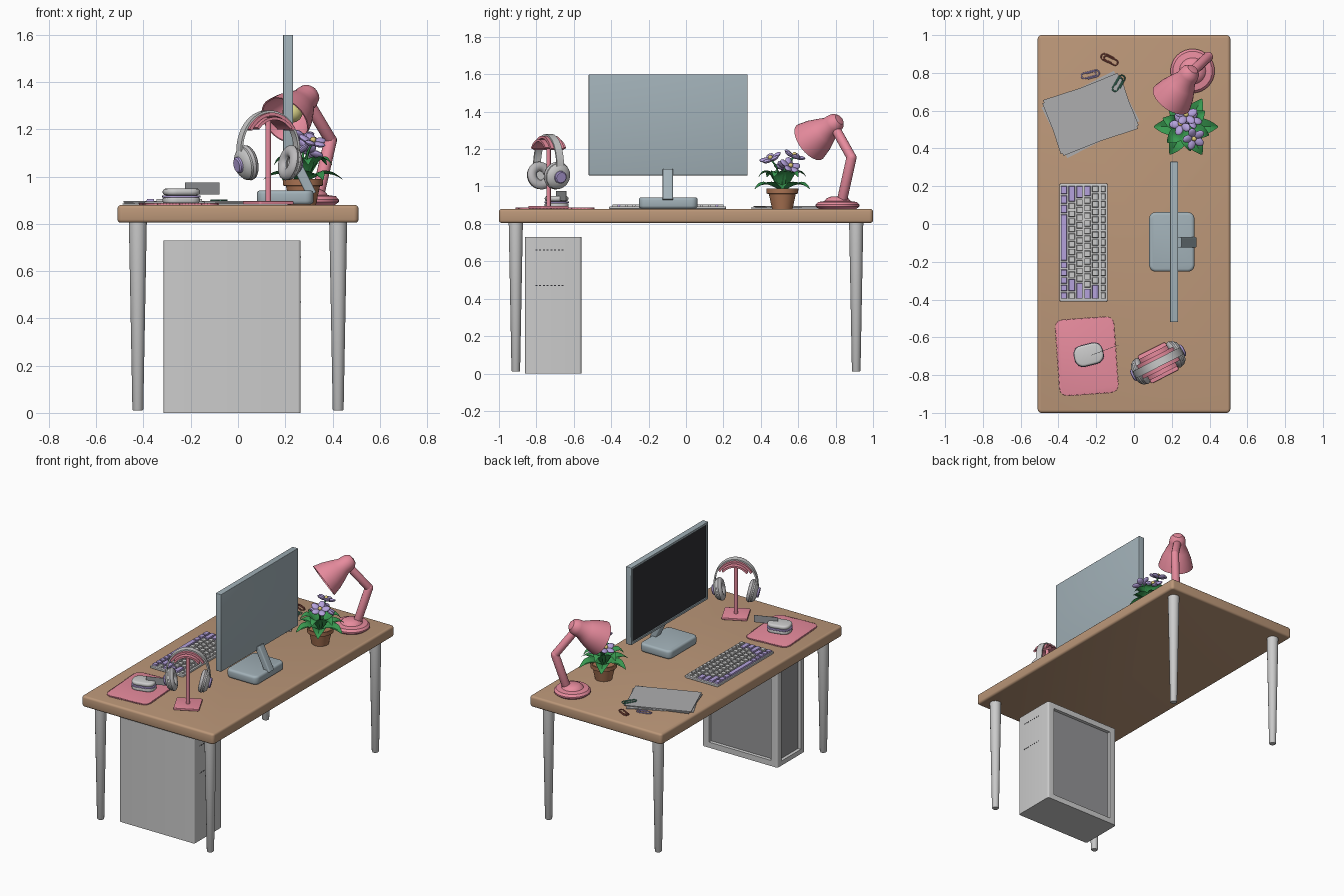
import bpy, bmesh, math
from mathutils import Matrix, Vector

if "Cube" in bpy.data.objects:
    bpy.data.objects.remove(bpy.data.objects["Cube"])
T, S = Matrix.Translation, lambda *v: Matrix.Diagonal((*v, 1))
R = lambda deg, ax: Matrix.Rotation(math.radians(deg), 4, ax)
I = Matrix.Identity(4)

WOOD, PINK, LILAC = (.5, .31, .19), (.8, .26, .34), (.46, .36, .72)
STEEL, DARK, LIGHT = (.36, .44, .48), (.03, .03, .035), (.66, .65, .67)
PAPER, CLAY, GREEN = (.42, .42, .43), (.42, .18, .09), (.04, .32, .08)


def mat(c):
    n = "col_%02d_%02d_%02d" % tuple(int(v * 99) for v in c)
    m = bpy.data.materials.get(n) or bpy.data.materials.new(n)
    m.diffuse_color = (*c, 1)
    m.use_nodes = True
    m.node_tree.nodes["Principled BSDF"].inputs["Base Color"].default_value = m.diffuse_color
    return m


def make(name, bm, color, M=I, color2=None):
    bmesh.ops.recalc_face_normals(bm, faces=bm.faces[:])
    me = bpy.data.meshes.new(name)
    bm.to_mesh(me)
    bm.free()
    for c in (color, color2):
        if c:
            me.materials.append(mat(c))
    me.shade_smooth()
    me.set_sharp_from_angle(angle=math.radians(35))
    o = bpy.data.objects.new(name, me)
    o.matrix_world = M
    bpy.context.collection.objects.link(o)
    return o


def slab(name, size, color, M=I, r=0, e=0, insets=(), color2=None):
    """Box with rounded upright corners r, softened rims e and recessed faces."""
    bm = bmesh.new()
    bmesh.ops.create_cube(bm, size=1, matrix=S(*size))
    if r:
        up = [k for k in bm.edges if abs(k.verts[0].co.z - k.verts[1].co.z) > 1e-5]
        bmesh.ops.bevel(bm, geom=up, offset=r, segments=5, profile=.5, affect='EDGES')
    if e:
        bm.normal_update()
        rim = [k for k in bm.edges if any(abs(f.normal.z) > .9 for f in k.link_faces)]
        bmesh.ops.bevel(bm, geom=rim, offset=e, segments=3, profile=.5, affect='EDGES')
    for d, t, depth in insets:
        bm.normal_update()
        f = max(bm.faces, key=lambda f: f.normal.dot(Vector(d)) * f.calc_area())
        bmesh.ops.inset_individual(bm, faces=[f], thickness=t)
        bmesh.ops.inset_individual(bm, faces=[f], thickness=.003, depth=-depth)
        f.material_index = 1
    return make(name, bm, color, M, color2)


def lathe(name, prof, color, M=I, n=32):
    bm = bmesh.new()
    vs = [bm.verts.new((r, 0, z)) for r, z in prof]
    es = [bm.edges.new(p) for p in zip(vs, vs[1:])]
    bmesh.ops.spin(bm, geom=vs + es, axis=(0, 0, 1), cent=(0, 0, 0), angle=2 * math.pi, steps=n)
    bmesh.ops.remove_doubles(bm, verts=bm.verts[:], dist=1e-5)
    return make(name, bm, color, M)


def aim(p, d):
    return T(p) @ Vector(d).to_track_quat('Z', 'Y').to_matrix().to_4x4()


def rod(name, a, b, r, color):
    a, b = Vector(a), Vector(b)
    L = (b - a).length
    cap = [(r * math.cos(t), r * math.sin(t)) for t in (0, .5, 1, math.pi / 2)]
    prof = [(x, -z) for x, z in cap[::-1]] + [(x, L + z) for x, z in cap]
    lathe(name, prof, color, aim(a, b - a), 16)


def wire(name, pts, r, color, M=I):
    cu = bpy.data.curves.new(name, 'CURVE')
    cu.dimensions, cu.bevel_depth, cu.bevel_resolution, cu.use_fill_caps = '3D', r, 2, True
    sp = cu.splines.new('POLY')
    sp.points.add(len(pts) - 1)
    for p, c in zip(sp.points, pts):
        p.co = (*c, 1)
    cu.materials.append(mat(color))
    o = bpy.data.objects.new(name, cu)
    o.matrix_world = M
    bpy.context.collection.objects.link(o)


# desk
slab("desk_top", (1.02, 2, .075), WOOD, T((0, 0, .8425)), .02, .014)
for sx in (-1, 1):
    for sy in (-1, 1):
        lathe("desk_leg", [(0, .01), (.02, .01), (.023, .015), (.038, .81), (0, .81)], LIGHT,
              T((.424 * sx, .91 * sy, 0)), 24)

# computer case with recessed side window and front panel
slab("computer_case", (.58, .3, .73), LIGHT, T((-.025, -.71, .365)), .012, 0,
     [((0, 1, 0), .055, .02), ((-1, 0, 0), .045, .02)], (.3, .3, .31))
bm = bmesh.new()
for z in (.66, .47):
    for i in range(8):
        bmesh.ops.create_cube(bm, size=1, matrix=T((.265, -.80 + .02 * i, z)) @ S(.003, .011, .005))
make("case_vents", bm, DARK)

# monitor
slab("monitor_screen", (.042, .85, .54), STEEL, T((.212, -.095, 1.33)), .004, .003,
     [((-1, 0, 0), .018, .006)], DARK)
slab("monitor_base", (.24, .315, .06), STEEL, T((.2, -.095, .912)), .035, .015)
neck = Vector((-.075, 0, .15))
slab("monitor_neck", (.055, .042, .18), STEEL, aim((.272, -.097, 1.005), neck), .008)

# keyboard
slab("keyboard_body", (.256, .625, .014), LIGHT, T((-.267, -.098, .887)), .01, .003)
rows = [[1.25] * 3 + [6.25] + [1] * 5, [2.25] + [1] * 10 + [1.75, 1], [1.75] + [1] * 11 + [2.25],
        [1.5] + [1] * 12 + [1.5], [1] * 13 + [2], [1] * 15]
keys = {LIGHT: bmesh.new(), LILAC: bmesh.new()}
for i, row in enumerate(rows):
    y, x = .205, -.371 + .0415 * i
    for w in row:
        c = LILAC if w != 1 or i == 0 else LIGHT
        dx = .025 if i == 5 else .034
        k = bmesh.ops.create_cube(keys[c], size=1, matrix=T((x, y - w * .02, .898)) @ S(dx, w * .0403 - .007, .014))
        for v in k['verts']:
            if v.co.z > .898:
                v.co.x += (x - v.co.x) * .15
                v.co.y += math.copysign(.0025, y - w * .02 - v.co.y)
        y -= w * .0403
make("plain_keys", keys[LIGHT], (.55, .55, .56))
make("accent_keys", keys[LILAC], LILAC)

# mouse pad with stitched rim, and mouse
P = T((-.25, -.7, .884)) @ R(4, 'Z')
slab("mouse_pad", (.31, .4, .008), PINK, P, .035, .002)
bm = bmesh.new()
for i in range(18):
    t = -.5 + (i + .5) / 18
    for s in (-1, 1):
        for x, y in ((.155 * s, .33 * t), (.24 * t, .2 * s)):
            bmesh.ops.create_cube(bm, size=.008, matrix=T((x, y, 0)))
make("pad_stitches", bm, PINK, P)
Q = T((-.24, -.692, 0)) @ R(14, 'Z')
slab("mouse_lower", (.155, .112, .022), LIGHT, Q @ T((0, 0, .9)), .045, .006)
slab("mouse_band", (.158, .115, .01), LILAC, Q @ T((0, 0, .916)), .045, .002)
slab("mouse_upper", (.155, .112, .028), LIGHT, Q @ T((0, 0, .935)), .045, .012)
slab("mouse_fin", (.155, .002, .05), (.3, .31, .32), T((-.152, -.667, .95)) @ R(20.5, 'Z'))

# headphones on stand, built along local x
H = T((.128, -.735, 0)) @ R(27, 'Z')


def arch(name, a, b, zc, a0, a1, width, thick, color, n=28):
    bm = bmesh.new()
    rings = []
    for i in range(n + 1):
        t = math.radians(a0 + (a1 - a0) * i / n)
        rings.append([bm.verts.new(((a + k) * math.cos(t), y, zc + (b + k) * math.sin(t)))
                      for k, y in ((0, -width / 2), (thick, -width / 2), (thick, width / 2), (0, width / 2))])
    for p, q in zip(rings, rings[1:]):
        for j in range(4):
            bm.faces.new((p[j], p[j - 1], q[j - 1], q[j]))
    bm.faces.new(rings[0])
    bm.faces.new(rings[-1])
    make(name, bm, color, H)


slab("stand_base", (.165, .165, .014), PINK, H @ T((0, 0, .889)), .01, .003)
lathe("stand_post", [(0, .89), (.012, .89), (.012, 1.25), (0, 1.25)], PINK, H, 16)
arch("stand_saddle", .105, .135, 1.105, 45, 135, .125, .012, PINK)
arch("headband_cushion", .118, .147, 1.11, 35, 145, .08, .014, PINK)
arch("headband", .131, .16, 1.11, -8, 188, .042, .01, LIGHT)
for s in (-1, 1):
    C = H @ T((.105 * s, 0, 1.057)) @ R(12 * s, 'Y') @ R(90 * s, 'Y')
    ring = [(.05 + .026 * math.cos(t * math.pi / 6), -.008 + .02 * math.sin(t * math.pi / 6)) for t in range(13)]
    lathe("ear_cushion", ring, (.5, .49, .5), C)
    lathe("ear_shell", [(0, 0), (.07, 0), (.07, .012), (.055, .028), (.03, .034), (0, .034)], LIGHT, C)
    lathe("ear_disc", [(0, .03), (.034, .03), (.034, .042), (.028, .047), (0, .047)], LILAC, C)

# paper stack
for i, a in enumerate((27, 18, 22)):
    slab("paper_sheet", (.43, .3, .005), PAPER, T((-.23, .58, .884 + .005 * i)) @ R(a, 'Z'))

# paper clips
def clip(name, M, color):
    arc = lambda x, r, a0, yc: [(x + r * math.cos(math.radians(a0 + k * 30)),
                                 yc + r * math.sin(math.radians(a0 + k * 30)), 0) for k in range(7)]
    pts = [(-.014, -.012, 0)] + [(-p[0], p[1], 0) for p in arc(0, .014, 0, .03)]
    pts += [(-p[0], p[1], 0) for p in arc(-.002, .012, 180, -.03)][::-1][::-1]
    pts = [(.017, -.02, 0)] + arc(0, .017, 0, .03) + arc(-.003, .014, 180, -.035) + arc(-.001, .012, 0, .018) + [(-.013, -.02, 0)]
    wire(name, pts, .0035, color, M)


clip("clip_green", T((-.08, .745, .9)) @ R(-30, 'Z'), (.08, .3, .2))
clip("clip_lilac", T((-.23, .79, .885)) @ R(-75, 'Z'), LILAC)
clip("clip_red", T((-.13, .872, .885)) @ R(65, 'Z'), (.3, .08, .06))

# plant: pot, leaves, flowers
PC = Vector((.275, .515, 0))
lathe("plant_pot", [(0, .88), (.055, .88), (.072, .96), (.084, .962), (.086, .99), (.076, .99), (.07, .972), (0, .972)],
      CLAY, T(PC))
bm = bmesh.new()
for i in range(12):
    outer = i % 2 == 0
    L, W = (.17, .045) if outer else (.13, .04)
    M = T(PC) @ R(i * 30 + (0 if outer else 10), 'Z')
    grid = []
    for j in range(9):
        u = j / 8
        w = W * math.sin(math.pi * u ** .8) ** .8 if 0 < j < 8 else .003
        z = .975 + (.1 if not outer else .055) * math.sin(u * 2.3) - (.03 * u if outer else 0)
        grid.append([bm.verts.new(M @ Vector((.01 + (L - .01) * u, k * w, z + abs(k) * w * .35))) for k in (-1, -.5, 0, .5, 1)])
    for p, q in zip(grid, grid[1:]):
        for k in range(4):
            bm.faces.new((p[k], p[k + 1], q[k + 1], q[k]))
make("plant_leaves", bm, GREEN)
pet, mid = bmesh.new(), bmesh.new()
for p, d in (((.275, .575, 1.16), (.1, .4, 1)), ((.315, .455, 1.145), (.3, -.4, 1)), ((.25, .53, 1.1), (-.4, .1, 1)),
             ((.3, .555, 1.105), (.6, .5, .8))):
    A = aim(p, d)
    wire("flower_stem", [(*PC.xy, .97), tuple((PC + Vector((0, 0, 1.06)) + Vector(p)) / 2 + Vector((0, 0, 0))), p], .005, GREEN)
    for k in range(5):
        bmesh.ops.create_uvsphere(pet, u_segments=12, v_segments=8, radius=1,
                                  matrix=A @ R(72 * k, 'Z') @ T((.034, 0, .006)) @ R(-15, 'Y') @ S(.03, .022, .011))
    bmesh.ops.create_uvsphere(mid, u_segments=12, v_segments=8, radius=.013, matrix=A @ T((0, 0, .012)))
make("flower_petals", pet, LILAC)
make("flower_centres", mid, (.75, .6, .2))

# lamp: base, jointed arm, shade, bulb
lathe("lamp_base", [(0, .88), (.1, .88), (.117, .893), (.117, .903), (.104, .917), (.07, .922), (.06, .935), (.04, .945), (0, .947)],
      PINK, T((.31, .81, 0)))
foot, elbow, cap = (.34, .835, .93), (.392, .885, 1.155), (.29, .79, 1.325)
rod("lamp_lower_arm", foot, elbow, .027, PINK)
rod("lamp_upper_arm", elbow, cap, .026, PINK)
K = aim((.29, .79, 1.335), (-.47, -.66, -.5))
lathe("lamp_shade", [(0, -.05), (.03, -.044), (.048, -.025), (.054, 0), (.056, .03), (.075, .07), (.098, .125), (.114, .185),
                     (.108, .185), (.092, .127), (.068, .07), (.045, .03), (0, .02)], PINK, K)
bm = bmesh.new()
bmesh.ops.create_uvsphere(bm, u_segments=20, v_segments=12, radius=.043, matrix=T((0, 0, .12)))
make("lamp_bulb", bm, (.7, .65, .25), K)
